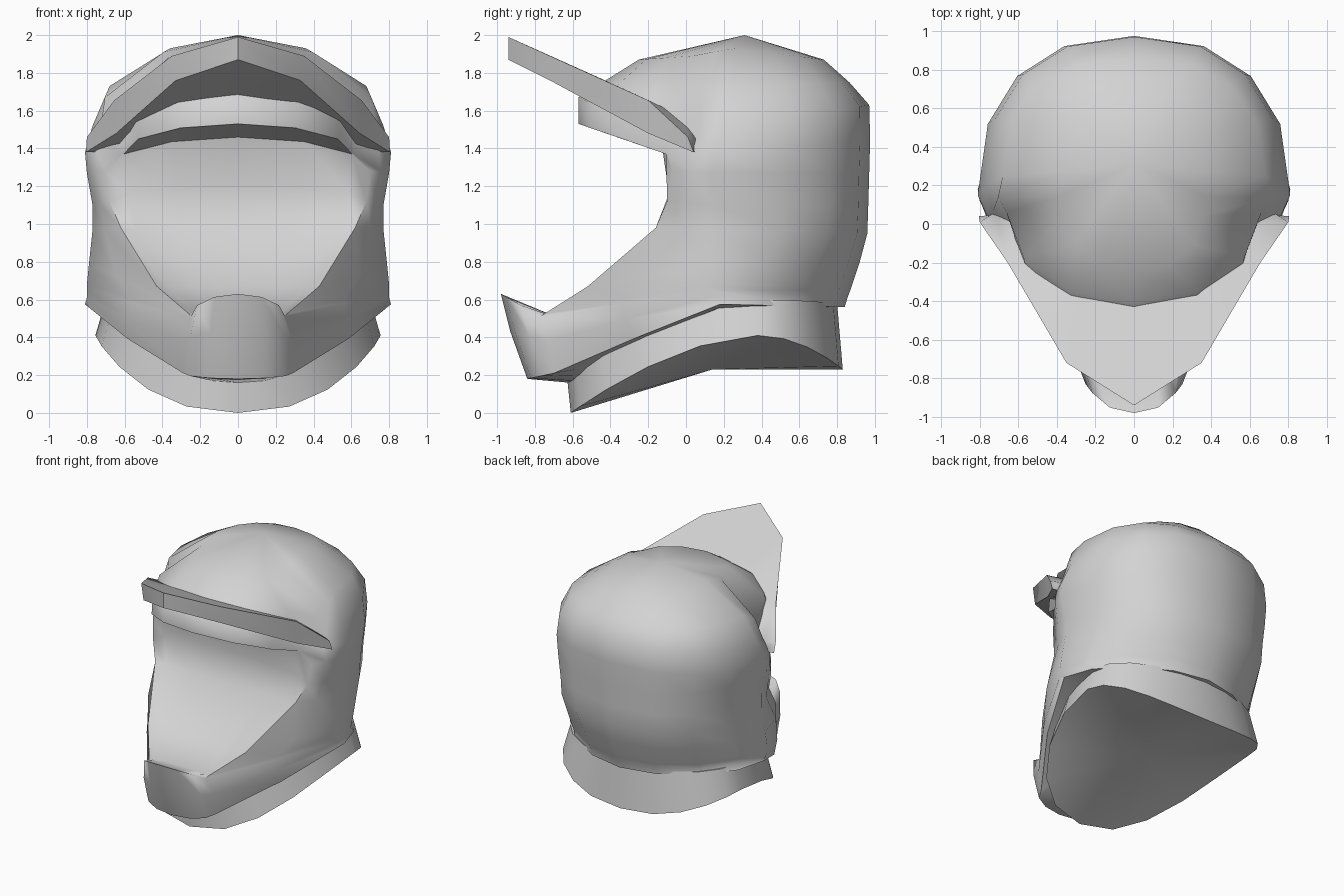
import bpy, bmesh, math
from mathutils import Vector

if "Cube" in bpy.data.objects:
    bpy.data.objects.remove(bpy.data.objects["Cube"])

grey = bpy.data.materials.new("light_grey")
grey.diffuse_color = (0.65, 0.65, 0.65, 1)
grey.use_nodes = True
grey.node_tree.nodes["Principled BSDF"].inputs["Base Color"].default_value = grey.diffuse_color


def loft(name, rings, start, end, angle):
    """Skin closed rings and close both ends with a fan to a point."""
    bm = bmesh.new()
    loops = [[bm.verts.new(p) for p in r] for r in rings]
    n = len(loops[0])
    for a, b in zip(loops, loops[1:]):
        for i in range(n):
            j = (i + 1) % n
            bm.faces.new((a[i], a[j], b[j], b[i]))
    for loop, tip in ((loops[0], start), (loops[-1], end)):
        v = bm.verts.new(tip)
        for i in range(n):
            bm.faces.new((loop[i], loop[(i + 1) % n], v))
    bmesh.ops.recalc_face_normals(bm, faces=bm.faces)
    mesh = bpy.data.meshes.new(name)
    bm.to_mesh(mesh)
    bm.free()
    mesh.materials.append(grey)
    obj = bpy.data.objects.new(name, mesh)
    bpy.context.collection.objects.link(obj)
    bpy.ops.object.select_all(action='DESELECT')
    obj.select_set(True)
    bpy.context.view_layer.objects.active = obj
    bpy.ops.object.shade_smooth_by_angle(angle=math.radians(angle))
    return obj


def mirror_ring(half):
    return half + [Vector((-p.x, p.y, p.z)) for p in half[-2:0:-1]]


def quarter(side, mid, t, power=1.0):
    """Elliptical sweep from a side point to a point on the centre line."""
    c, s = max(0, math.cos(t)) ** power, math.sin(t) ** power
    return Vector((side.x * c, side.y + (mid.y - side.y) * s,
                   side.z + (mid.z - side.z) * s))


# Shell: four vertical profiles, crown to underside
front = [(-.25, 1.87), (-.41, 1.77), (-.57, 1.67), (-.57, 1.53), (-.14, 1.46),
         (-.08, 1.20), (-.13, .96), (-.43, .67), (-.69, .51), (-.98, .63),
         (-.93, .43), (-.84, .18), (-.62, .16)]
edge = [(.36, .04, 1.89), (.66, .06, 1.61), (.625, -.04, 1.42), (.61, -.1, 1.37),
        (.70, -.07, 1.28), (.68, -.10, 1.12), (.62, -.16, .98), (.43, -.52, .67),
        (.26, -.75, .525), (.25, -.77, .51), (.29, -.73, .38), (.29, -.70, .21),
        (.28, -.52, .24)]
side = [(.36, .27, 1.93), (.68, .25, 1.73), (.77, .2, 1.52), (.81, .15, 1.38),
        (.80, .13, 1.27), (.77, .15, 1.10), (.77, .15, .97), (.79, .13, .78),
        (.80, .12, .68), (.80, .12, .65), (.80, .12, .61), (.81, .18, .575),
        (.72, .18, .56)]
back = [(.73, 1.87), (.865, 1.75), (.97, 1.63), (.975, 1.45), (.97, 1.27),
        (.965, 1.10), (.96, .95), (.92, .80), (.88, .68), (.87, .65),
        (.855, .61), (.84, .56), (.80, .56)]

rings = []
for f, e, s, b in zip(front, edge, side, back):
    f, b = Vector((0, *f)), Vector((0, *b))
    e, s = Vector(e), Vector(s)
    half = [quarter(e, f, math.radians(a)) for a in (90, 60, 30, 0)]
    half[0].x = 0
    bulge = .01 if .9 < e.z < 1.35 else .035                # cheek bulge
    half.append((e + s) / 2 + Vector((bulge, -bulge / 2, 0)))
    power = .84 + .3 * min(1, max(0, (1 - s.z) / .45))      # rounder towards the nape
    half += [quarter(s, b, math.radians(a), power) for a in (0, 22.5, 45, 67.5, 90)]
    half[-1].x = 0
    rings.append(mirror_ring(half))
loft("helmet_shell", rings, (0, .31, 2.0), (0, .1, .48), 62)


# Neck collar: sloping band, arched at the sides
def collar(width, y_front, y_back, y_mid, z_front, z_mid, z_back, power):
    ring = []
    for i in range(20):
        a = math.tau * i / 20
        c, s = -math.cos(a), math.sin(a)
        if c < 0:
            y, z = y_mid + c * (y_mid - y_front), z_mid - (z_mid - z_front) * (-c) ** 1.7
        else:
            y, z = y_mid + c * (y_back - y_mid), z_mid - (z_mid - z_back) * c ** 2
        ring.append(Vector((width * math.copysign(abs(s) ** power, s), y, z)))
    return ring


loft("neck_collar",
     [collar(.70, -.63, .80, .38, .19, .60, .58, 1.05),
      collar(.755, -.61, .83, .38, 0, .41, .23, .87)],
     (0, .1, .48), (0, .14, .23), 40)

# Visor peak: outer top, outer bottom, inner bottom, inner top per station
stations = [
    [(0, -.94, 1.99), (0, -.94, 1.87), (0, -.3, 1.57), (0, -.3, 1.70)],
    [(.35, -.72, 1.89), (.33, -.72, 1.76), (.25, -.25, 1.53), (.25, -.25, 1.68)],
    [(.655, -.2, 1.655), (.645, -.2, 1.48), (.50, 0, 1.43), (.50, 0, 1.56)],
    [(.80, .01, 1.46), (.805, .04, 1.38), (.70, .05, 1.38), (.72, .06, 1.45)],
]
visor = [[Vector(p) for p in s] for s in stations]
left = [[Vector((-p.x, p.y, p.z)) for p in s] for s in visor[:0:-1]]
tip = sum(visor[-1], Vector()) / 4
loft("visor_peak", left + visor, (-tip.x, tip.y, tip.z), tip, 50)
